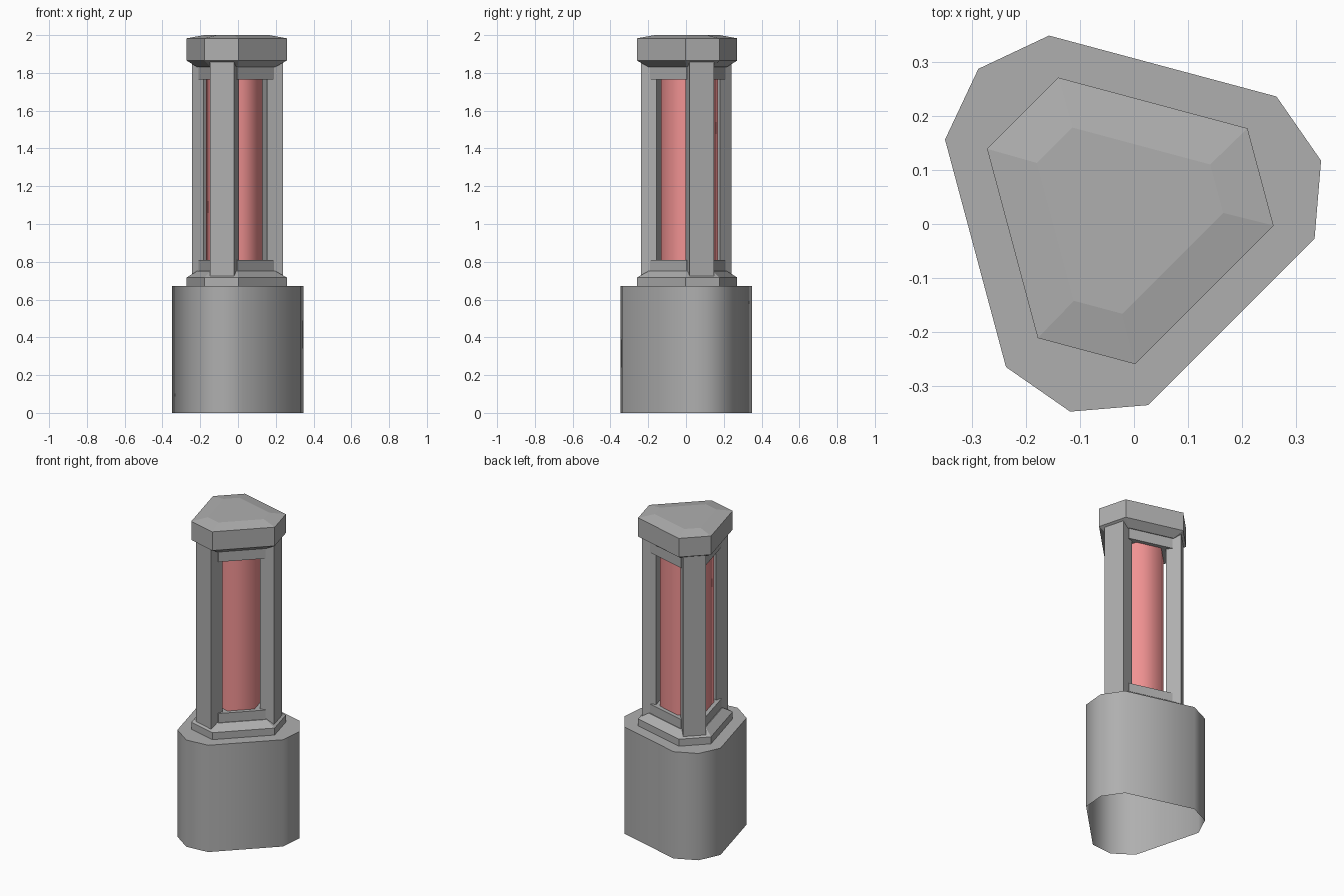
import bpy, bmesh
from math import radians, cos, sin

if "Cube" in bpy.data.objects:
    bpy.data.objects.remove(bpy.data.objects["Cube"])

CX, CY = -0.02, 0.019          # axis of the threefold plan
CORNERS = (15, 135, 255)       # directions of the three corners


def material(name, color):
    m = bpy.data.materials.new(name)
    m.diffuse_color = (*color, 1)
    m.use_nodes = True
    m.node_tree.nodes["Principled BSDF"].inputs["Base Color"].default_value = m.diffuse_color
    return m


GREY = material("dark_grey", (0.43, 0.43, 0.43))
RED = material("red_glass", (0.88, 0.29, 0.29))


def ring(z, r, spread, mid=None):
    """Triangle with cut corners; mid adds a third point on each corner."""
    pts = []
    for c in CORNERS:
        polar = [(r, c - spread), (r, c + spread)]
        if mid:
            polar.insert(1, (mid, c))
        pts += [(CX + q * cos(radians(a)), CY + q * sin(radians(a)), z) for q, a in polar]
    return pts


def loft(name, rings, mat=GREY, bottom=True):
    bm = bmesh.new()
    loops = [[bm.verts.new(p) for p in pts] for pts in rings]
    for lo, hi in zip(loops, loops[1:]):
        n = len(lo)
        for i in range(n):
            j = (i + 1) % n
            bm.faces.new((lo[i], lo[j], hi[j], hi[i]))
    if bottom:
        bm.faces.new(loops[0][::-1])
    bm.faces.new(loops[-1])
    mesh = bpy.data.meshes.new(name)
    bm.to_mesh(mesh)
    bm.free()
    mesh.materials.append(mat)
    ob = bpy.data.objects.new(name, mesh)
    bpy.context.collection.objects.link(ob)
    return ob


def smooth(ob):
    bpy.ops.object.select_all(action='DESELECT')
    ob.select_set(True)
    bpy.context.view_layer.objects.active = ob
    bpy.ops.object.shade_smooth_by_angle(angle=radians(70))


# Heavy base with rounded corners, open underneath
smooth(loft("base", [ring(z, 0.357, 22.4, 0.379) for z in (0, 0.673)], bottom=False))

# Plinth and cap, each with a sloped shoulder
loft("plinth", [ring(0.673, 0.279, 19.5), ring(0.717, 0.279, 19.5), ring(0.752, 0.216, 19.5)])
loft("cap", [ring(1.83, 0.216, 19.5), ring(1.865, 0.279, 19.5),
             ring(1.983, 0.279, 19.5), ring(2.0, 0.185, 14.5)])

# Collars holding the lamp tube
loft("lower_collar", [ring(z, 0.21, 19.5) for z in (0.752, 0.81)])
loft("upper_collar", [ring(z, 0.21, 19.5) for z in (1.765, 1.83)])

# Three corner columns
for i, c in enumerate(CORNERS):
    a = radians(c)
    plan = [(0.163, -0.066), (0.249, -0.066), (0.249, 0.066), (0.163, 0.066)]
    loft(f"column_{i + 1}", [[(CX + u * cos(a) - v * sin(a), CY + u * sin(a) + v * cos(a), z)
                              for u, v in plan] for z in (0.722, 1.86)])

# Red six-sided lamp tube
smooth(loft("lamp_tube", [ring(z, 0.156, 30) for z in (0.81, 1.765)], RED))
